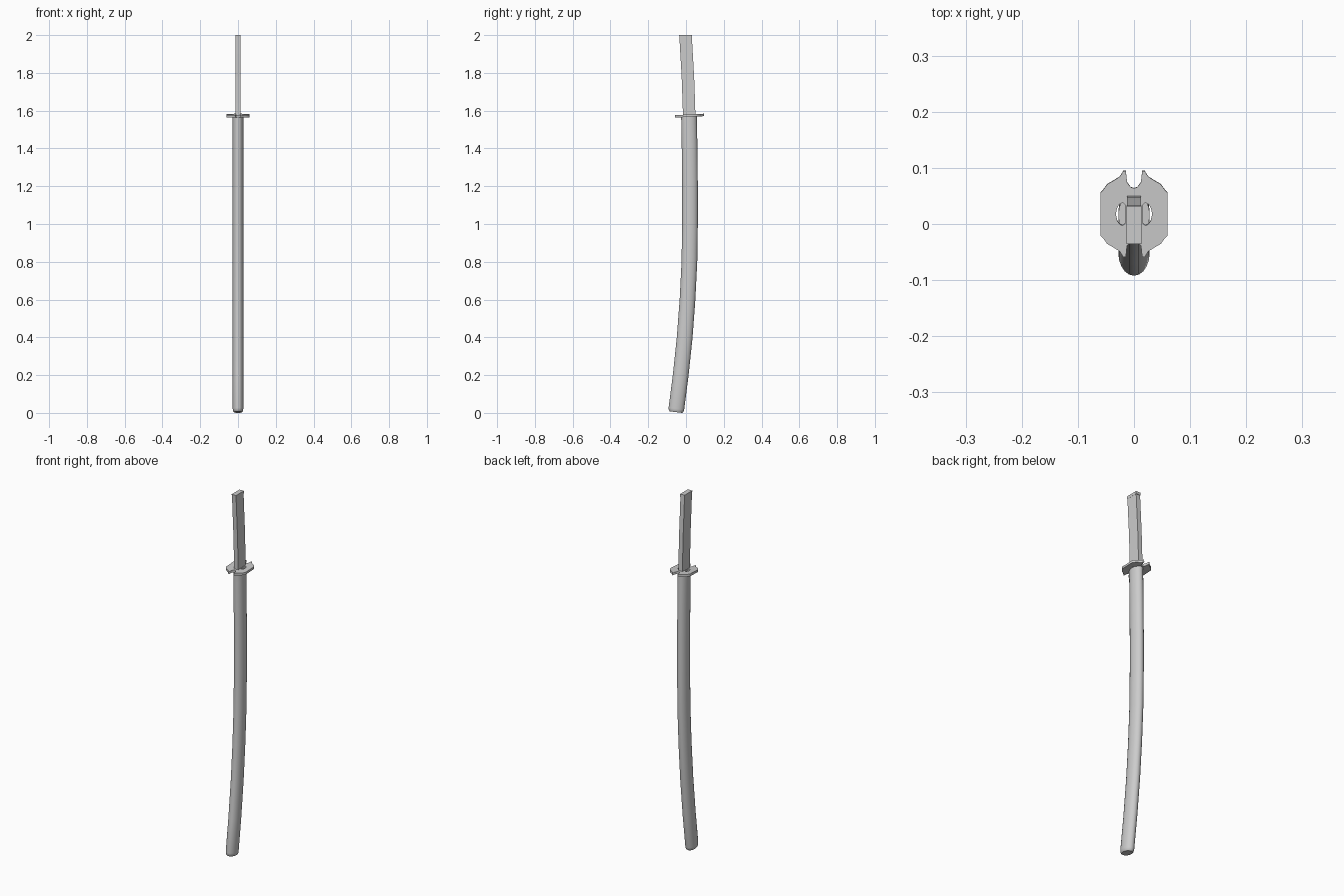
import bpy, bmesh, math

if "Cube" in bpy.data.objects:
    bpy.data.objects.remove(bpy.data.objects["Cube"])


def loft(name, rings, smooth):
    """Skin a list of equal-length point rings and cap both ends."""
    bm = bmesh.new()
    vs = [[bm.verts.new(p) for p in ring] for ring in rings]
    n = len(vs[0])
    for a, b in zip(vs, vs[1:]):
        for i in range(n):
            j = (i + 1) % n
            bm.faces.new((a[i], a[j], b[j], b[i]))
    bm.faces.new(vs[0][::-1])
    bm.faces.new(vs[-1])
    bmesh.ops.recalc_face_normals(bm, faces=bm.faces)
    me = bpy.data.meshes.new(name)
    bm.to_mesh(me)
    bm.free()
    ob = bpy.data.objects.new(name, me)
    bpy.context.collection.objects.link(ob)
    if smooth:
        bpy.ops.object.select_all(action='DESELECT')
        bpy.context.view_layer.objects.active = ob
        ob.select_set(True)
        bpy.ops.object.shade_smooth_by_angle(angle=math.radians(40))
    return ob


def oval(y, z, tilt, rx, ry, n=20):
    """Oval ring in a plane tilted about the x axis."""
    return [(rx * math.cos(t), y + ry * math.sin(t) * math.cos(tilt),
             z + ry * math.sin(t) * math.sin(tilt))
            for t in (2 * math.pi * i / n for i in range(n))]


# Curved scabbard with a rounded tip: (centre y, z, tilt, size)
path = [(-0.053, 0.004, -0.12, 0.80), (-0.052, 0.010, -0.12, 0.95),
        (-0.051, 0.022, -0.12, 1.0), (-0.028, 0.2, -0.12, 1.0),
        (-0.007, 0.4, -0.09, 1.0), (0.008, 0.6, -0.06, 1.0),
        (0.018, 0.8, -0.03, 1.0), (0.021, 1.0, -0.01, 1.0),
        (0.021, 1.2, 0.01, 1.0), (0.019, 1.4, 0.025, 1.0),
        (0.016, 1.569, 0.04, 1.0)]
loft("scabbard", [oval(y, z, t, 0.028 * s, 0.0415 * s) for y, z, t, s in path], True)


# Slim rectangular handle, gently curved
def rect(y, z, hx, hy):
    return [(-hx, y - hy, z), (hx, y - hy, z), (hx, y + hy, z), (-hx, y + hy, z)]


loft("handle", [rect(0.017, 1.565, 0.0125, 0.033), rect(0.015, 1.64, 0.0125, 0.033),
                rect(0.010, 1.78, 0.0125, 0.033), rect(0.003, 1.90, 0.0125, 0.033),
                rect(-0.002, 1.99, 0.0125, 0.033)], False)
loft("pommel_cap", [rect(-0.001, 1.985, 0.0135, 0.034),
                    rect(-0.002, 2.0, 0.0135, 0.034)], False)

# Guard: one quarter outline mirrored four ways, notched front and back
quarter = [(0.06, 0.038), (0.055, 0.043), (0.048, 0.053), (0.036, 0.060),
           (0.025, 0.067), (0.019, 0.077), (0.0145, 0.077),
           (0.0125, 0.057), (0.006, 0.048)]
half = quarter + [(0, 0.046)] + [(-x, y) for x, y in quarter[::-1]]
outline = half + [(-x, -y) for x, y in half]

curve = bpy.data.curves.new("guard", 'CURVE')
curve.dimensions = '2D'
curve.fill_mode = 'BOTH'
curve.extrude = 0.0065


def add_loop(points):
    sp = curve.splines.new('POLY')
    sp.points.add(len(points) - 1)
    for p, (x, y) in zip(sp.points, points):
        p.co = (x, y, 0, 1)
    sp.use_cyclic_u = True


add_loop(outline)
# Crescent openings either side of the handle
for side in (-1, 1):
    arc = [math.radians(-90 + 18 * i) for i in range(11)]
    add_loop([(side * 0.016, -0.017)] +
             [(side * (0.020 + 0.012 * math.cos(t)), 0.020 * math.sin(t)) for t in arc] +
             [(side * 0.016, 0.017)])

guard = bpy.data.objects.new("guard", curve)
bpy.context.collection.objects.link(guard)
guard.location = (0, 0.018, 1.5735)
guard.rotation_euler = (0.05, 0, 0)
bpy.ops.object.select_all(action='DESELECT')
bpy.context.view_layer.objects.active = guard
guard.select_set(True)
bpy.ops.object.convert(target='MESH')
